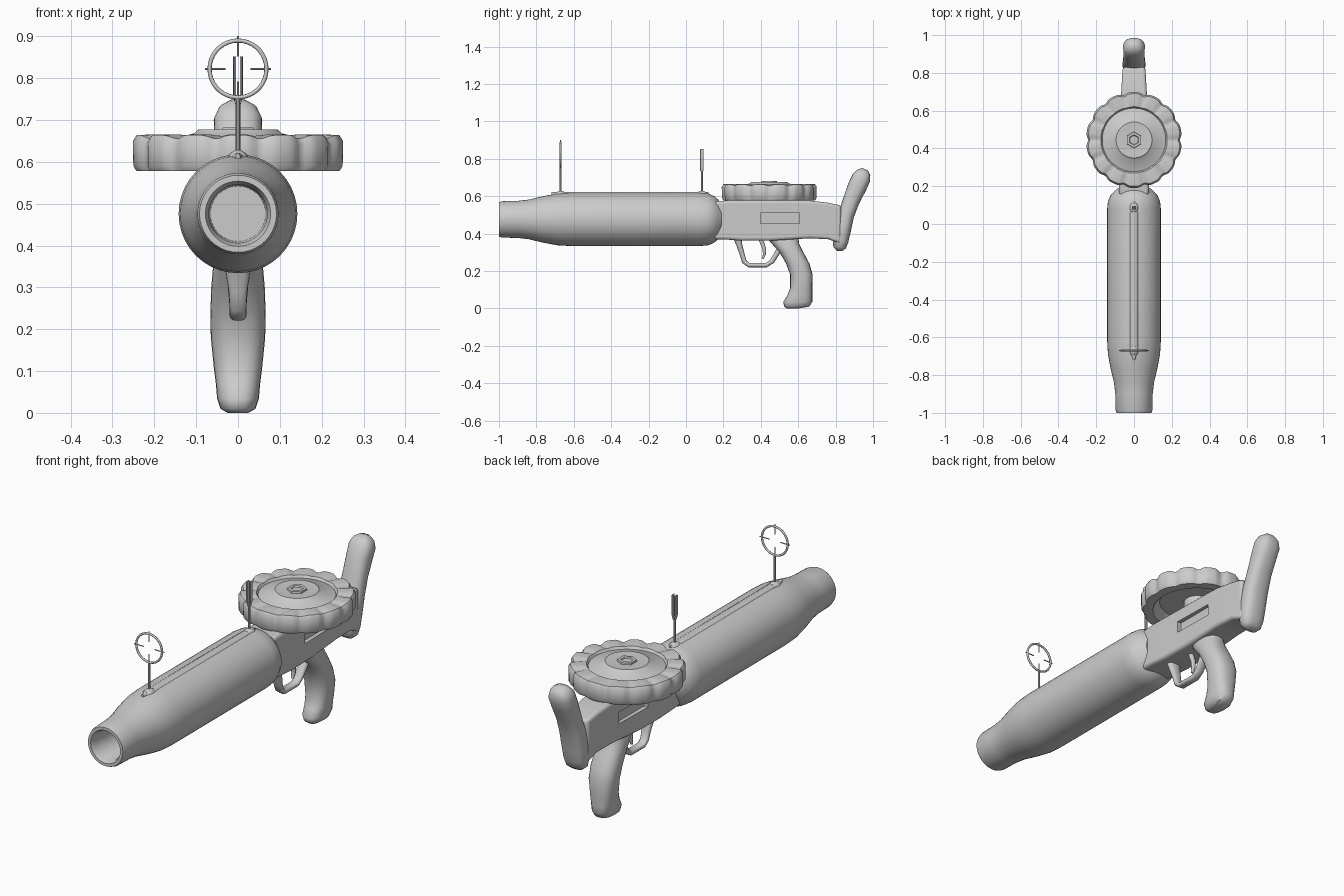
import bpy, bmesh, math
from mathutils import Vector

cube = bpy.data.objects.get("Cube")
if cube:
    bpy.data.objects.remove(cube, do_unlink=True)

grey = bpy.data.materials.new("plain grey")
grey.use_nodes = True
grey.diffuse_color = (0.6, 0.6, 0.6, 1)
grey.node_tree.nodes["Principled BSDF"].inputs["Base Color"].default_value = (0.6, 0.6, 0.6, 1)


def finish(name, bm, angle=40):
    bmesh.ops.recalc_face_normals(bm, faces=bm.faces)
    mesh = bpy.data.meshes.new(name)
    bm.to_mesh(mesh)
    bm.free()
    mesh.materials.append(grey)
    ob = bpy.data.objects.new(name, mesh)
    bpy.context.collection.objects.link(ob)
    smooth(ob, angle)
    return ob


def smooth(ob, angle):
    bpy.ops.object.select_all(action="DESELECT")
    ob.select_set(True)
    bpy.context.view_layer.objects.active = ob
    bpy.ops.object.shade_smooth_by_angle(angle=math.radians(angle))


def skin(name, rings, angle=40, caps=True):
    """Joins rings of points into a tube, with closed ends if wanted."""
    bm = bmesh.new()
    loops = [[bm.verts.new(p) for p in ring] for ring in rings]
    n = len(loops[0])
    for a, b in zip(loops, loops[1:]):
        for i in range(n):
            j = (i + 1) % n
            bm.faces.new((a[i], a[j], b[j], b[i]))
    if caps:
        bm.faces.new(loops[0])
        bm.faces.new(loops[-1])
    return finish(name, bm, angle)


def oval(centre, u, v, ru, rv, n=20, power=0.8):
    """Rounded ring of points; a low power gives a boxier ring."""
    ring = []
    for i in range(n):
        c, s = math.cos(math.tau * i / n), math.sin(math.tau * i / n)
        ring.append(centre + u * math.copysign(abs(c) ** power, c) * ru
                    + v * math.copysign(abs(s) ** power, s) * rv)
    return ring


def sweep(name, path, n=20, power=0.8):
    """Sweeps ovals along y, z, half width, half thickness."""
    pts = [Vector((0, y, z)) for y, z, _, _ in path]
    rings = []
    for i, (_, _, w, t) in enumerate(path):
        d = (pts[min(i + 1, len(pts) - 1)] - pts[max(i - 1, 0)]).normalized()
        rings.append(oval(pts[i], Vector((1, 0, 0)), Vector((0, -d.z, d.y)), w, t, n, power))
    return skin(name, rings, 50)


def rod(name, a, b, r, n=8):
    a, b = Vector(a), Vector(b)
    d = (b - a).normalized()
    u = d.orthogonal().normalized()
    return skin(name, [oval(p, u, d.cross(u), r, r, n, 1) for p in (a, b)])


X, Y, Z = Vector((1, 0, 0)), Vector((0, 1, 0)), Vector((0, 0, 1))

# Barrel jacket with an open muzzle
barrel = [(-0.8, 0.066), (-0.98, 0.07), (-1, 0.078), (-1, 0.092), (-0.985, 0.097), (-0.9, 0.099),
          (-0.84, 0.106), (-0.76, 0.125), (-0.69, 0.138), (-0.62, 0.142), (0.08, 0.142),
          (0.12, 0.138), (0.15, 0.125), (0.17, 0.108), (0.19, 0.085)]
skin("barrel_jacket", [oval(Vector((0, y, 0.476)), X, Z, r, r, 40, 1) for y, r in barrel])

# Low ridge and sight bosses along the top of the jacket
skin("top_ridge", [oval(Vector((0, y, 0.61)), X, Z, w, 0.012, 12, 1)
                   for y, w in ((-0.72, 0.005), (-0.66, 0.024), (0.06, 0.024), (0.12, 0.005))])
for name, y in (("front_sight_boss", -0.67), ("rear_sight_boss", 0.085)):
    skin(name, [oval(Vector((0, y, z)), X, Y, r, r * 1.3, 14, 1)
                for z, r in ((0.6, 0.03), (0.62, 0.02), (0.628, 0.008))])

# Ring sight with four cross hairs
rod("front_sight_post", (0, -0.67, 0.61), (0, -0.67, 0.755), 0.005)
bpy.ops.mesh.primitive_torus_add(location=(0, -0.67, 0.822), rotation=(math.pi / 2, 0, 0),
                                 major_radius=0.068, minor_radius=0.005,
                                 major_segments=36, minor_segments=8)
ring = bpy.context.object
ring.name = "front_sight_ring"
ring.data.materials.append(grey)
smooth(ring, 60)
for i, d in enumerate((X, Z, -X, -Z)):
    c = Vector((0, -0.67, 0.822))
    rod("cross_hair_%d" % i, c + d * 0.03, c + d * 0.079, 0.0025, 6)

# Forked rear sight
rod("rear_sight_post", (0, 0.085, 0.61), (0, 0.085, 0.75), 0.006)
for side in (-1, 1):
    skin("rear_sight_prong", [oval(Vector((side * x, 0.085, z)), X, Y, 0.0035, 0.009, 8, 0.6)
                              for x, z in ((0.002, 0.735), (0.008, 0.755), (0.008, 0.852))])

# Receiver: boxy sections from front to back
sections = [(0.15, 0.078, 0.37, 0.572), (0.22, 0.08, 0.368, 0.577), (0.3, 0.078, 0.362, 0.577),
            (0.45, 0.075, 0.362, 0.577), (0.66, 0.07, 0.375, 0.577), (0.76, 0.064, 0.37, 0.565),
            (0.83, 0.06, 0.345, 0.55)]
receiver = skin("receiver", [[(-w, y, lo), (w, y, lo), (w, y, hi), (-w, y, hi)]
                             for y, w, lo, hi in sections], 35)
bevel = receiver.modifiers.new("soft edges", "BEVEL")
bevel.width, bevel.segments, bevel.limit_method = 0.014, 3, "ANGLE"
bpy.ops.object.modifier_apply(modifier="soft edges")

# Slots in the receiver sides
for side in (-1, 1):
    bpy.ops.mesh.primitive_cube_add(size=1, location=(side * 0.09, 0.502, 0.483))
    cutter = bpy.context.object
    cutter.scale = (0.07, 0.21, 0.055)
    cutter.hide_render = True
    cut = receiver.modifiers.new("slot", "BOOLEAN")
    cut.operation, cut.object, cut.solver = "DIFFERENCE", cutter, "EXACT"
    bpy.context.view_layer.objects.active = receiver
    bpy.ops.object.modifier_apply(modifier="slot")
    bpy.data.objects.remove(cutter, do_unlink=True)
smooth(receiver, 35)

# Pan magazine: scalloped rim, dished top, hollow underside
hub = Vector((0, 0.445, 0))
LOBES, STEPS = 14, 10
profile = [(0.17, 0.62, 0), (0.2, 0.578, 0), (0.245, 0.578, 0.7), (0.253, 0.59, 1), (0.254, 0.65, 1),
           (0.245, 0.664, 1), (0.2, 0.666, 0.8), (0.176, 0.664, 0.2), (0.168, 0.652, 0),
           (0.16, 0.655, 0), (0.105, 0.668, 0), (0.095, 0.677, 0), (0.05, 0.674, 0)]
rings = []
for r, z, depth in profile:
    ring = []
    for i in range(LOBES * STEPS):
        a = math.tau * i / (LOBES * STEPS) - math.pi / 2
        groove = abs(math.sin(LOBES * (a + math.pi / 2) / 2)) ** 6 * depth
        ring.append(hub + Vector((math.cos(a), math.sin(a), 0)) * (r - 0.011 * groove)
                    + Z * (z - (0.009 * groove if z > 0.63 else 0)))
    rings.append(ring)
skin("pan_magazine", rings, 45)
skin("magazine_hub", [oval(hub + Z * z, Y, X, r, r, 6, 1)
                      for z, r in ((0.66, 0.046), (0.682, 0.042), (0.682, 0.028), (0.676, 0.024))], 30)
rod("magazine_pillar", hub + Z * 0.57, hub + Z * 0.63, 0.06, 24)

# Upright butt at the back
sweep("butt", [(0.822, 0.308, 0.03, 0.015), (0.822, 0.325, 0.05, 0.034), (0.826, 0.36, 0.058, 0.042),
               (0.836, 0.42, 0.06, 0.046), (0.856, 0.5, 0.06, 0.043), (0.885, 0.58, 0.056, 0.045),
               (0.915, 0.65, 0.056, 0.051), (0.938, 0.7, 0.058, 0.05), (0.95, 0.728, 0.045, 0.038),
               (0.956, 0.745, 0.02, 0.016)], 24)

# Pistol grip: level slices of height, front, back, half width
grip = [(0.0, 0.54, 0.6, 0.025), (0.01, 0.525, 0.66, 0.042), (0.035, 0.52, 0.675, 0.05),
        (0.07, 0.542, 0.675, 0.053), (0.11, 0.557, 0.675, 0.058), (0.18, 0.557, 0.677, 0.065),
        (0.24, 0.535, 0.66, 0.066), (0.3, 0.5, 0.628, 0.064), (0.345, 0.46, 0.605, 0.06),
        (0.38, 0.43, 0.6, 0.052)]
skin("pistol_grip", [oval(Vector((0, (f + b) / 2, z + 0.0)), X, Y, w, (b - f) / 2, 24, 0.8)
                     for z, f, b, w in grip], 50)

# Trigger and its guard
sweep("trigger_guard", [(0.275, 0.38, 0.034, 0.022), (0.285, 0.34, 0.03, 0.016), (0.3, 0.29, 0.022, 0.013),
                        (0.312, 0.25, 0.02, 0.013), (0.335, 0.232, 0.02, 0.012), (0.43, 0.232, 0.02, 0.012),
                        (0.46, 0.252, 0.02, 0.013), (0.49, 0.3, 0.024, 0.014), (0.51, 0.33, 0.026, 0.014)], 16)
sweep("trigger", [(0.4, 0.37, 0.012, 0.013), (0.418, 0.32, 0.011, 0.01), (0.419, 0.29, 0.01, 0.008),
                  (0.41, 0.265, 0.007, 0.005)], 10)
